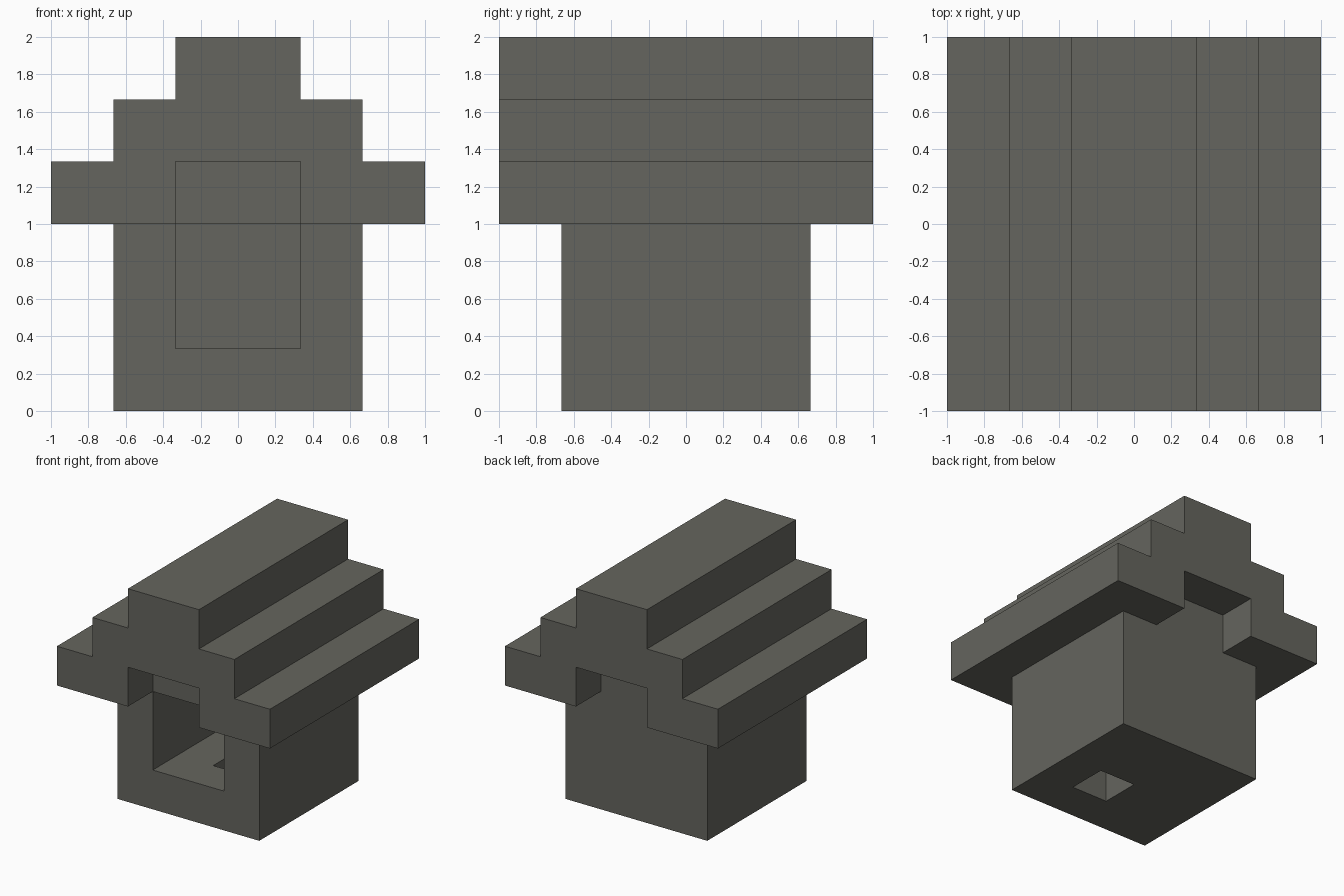
import bpy
import bmesh

if "Cube" in bpy.data.objects:
    bpy.data.objects.remove(bpy.data.objects["Cube"], do_unlink=True)

U = 1 / 3  # one building block

# Stone colour
stone = bpy.data.materials.new("grey stone")
stone.use_nodes = True
colour = (0.13, 0.13, 0.112, 1)
stone.diffuse_color = colour
stone.node_tree.nodes["Principled BSDF"].inputs["Base Color"].default_value = colour


def extrude_profile(name, profile, y0, y1):
    """Extrude an x-z outline, in blocks, from y0 to y1."""
    bm = bmesh.new()
    face = bm.faces.new([bm.verts.new((x * U, y0 * U, z * U)) for x, z in profile])
    new = bmesh.ops.extrude_face_region(bm, geom=[face])["geom"]
    moved = [v for v in new if isinstance(v, bmesh.types.BMVert)]
    bmesh.ops.translate(bm, verts=moved, vec=(0, (y1 - y0) * U, 0))
    bmesh.ops.recalc_face_normals(bm, faces=bm.faces)
    mesh = bpy.data.meshes.new(name)
    bm.to_mesh(mesh)
    bm.free()
    mesh.materials.append(stone)
    obj = bpy.data.objects.new(name, mesh)
    bpy.context.collection.objects.link(obj)
    return obj


def box(name, x0, x1, y0, y1, z0, z1):
    return extrude_profile(name, [(x0, z0), (x1, z0), (x1, z1), (x0, z1)], y0, y1)


def cut(target, cutter):
    """Cut one solid out of another and discard the cutter."""
    mod = target.modifiers.new("opening", 'BOOLEAN')
    mod.operation = 'DIFFERENCE'
    mod.solver = 'EXACT'
    mod.object = cutter
    cutter.hide_render = True
    bpy.context.view_layer.objects.active = target
    bpy.ops.object.modifier_apply(modifier=mod.name)
    bpy.data.objects.remove(cutter, do_unlink=True)


# Walls with a room open to the front and a shaft through the floor
walls = box("walls", -2, 2, -2, 2, 0, 4)
cut(walls, box("room_cutter", -1, 1, -3, 1, 1, 3))
cut(walls, box("shaft_cutter", 0, 1, -1, 0, -1, 2))

# Stepped roof, notched under both gables
half = [(1, 4), (1, 3), (3, 3), (3, 4), (2, 4), (2, 5), (1, 5), (1, 6)]
roof = extrude_profile("stepped_roof", half + [(-x, z) for x, z in reversed(half)], -3, 3)
